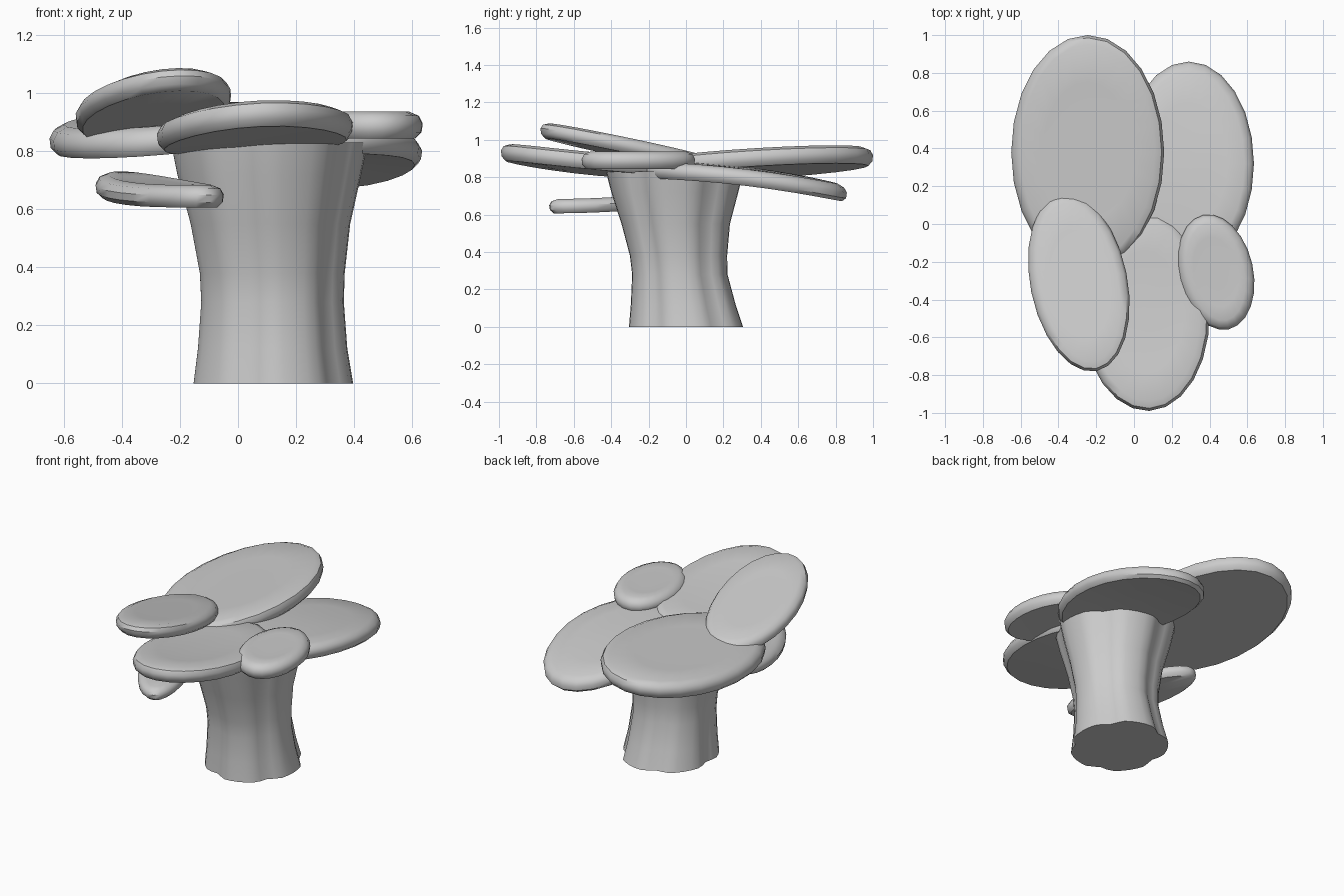
import bpy, bmesh
from math import sin, cos, pi, radians

if "Cube" in bpy.data.objects:
    bpy.data.objects.remove(bpy.data.objects["Cube"])


def skin(name, rings, bottom, top, sharp=40):
    """Skin a stack of equal rings, closing each end with a fan to a centre point."""
    bm = bmesh.new()
    loops = [[bm.verts.new(p) for p in r] for r in rings]
    n = len(loops[0])
    for a, b in zip(loops, loops[1:]):
        for i in range(n):
            j = (i + 1) % n
            bm.faces.new((a[i], a[j], b[j], b[i]))
    lo, hi = bm.verts.new(bottom), bm.verts.new(top)
    for i in range(n):
        j = (i + 1) % n
        bm.faces.new((lo, loops[0][j], loops[0][i]))
        bm.faces.new((hi, loops[-1][i], loops[-1][j]))
    bmesh.ops.recalc_face_normals(bm, faces=bm.faces)
    me = bpy.data.meshes.new(name)
    bm.to_mesh(me)
    bm.free()
    ob = bpy.data.objects.new(name, me)
    bpy.context.collection.objects.link(ob)
    bpy.ops.object.select_all(action='DESELECT')
    ob.select_set(True)
    bpy.context.view_layer.objects.active = ob
    bpy.ops.object.shade_smooth_by_angle(angle=radians(sharp))


# pad cross-section: (radius fraction, inset, height fraction of half thickness)
PROFILE = [(0.5, 0, -0.95), (1, 0.025, -1), (1, 0.004, -0.55), (1, 0, 0.1),
           (1, 0.014, 0.65), (1, 0.05, 0.97), (0.6, 0, 0.9), (0.3, 0, 0.9)]


def pad(name, cx, cy, cz, rx, ry, rot, sx, sy, thick, bend=0.0, n=24):
    """Elliptical pad: sx, sy are slopes, bend curves it along y."""
    def place(u, v, h):
        x = u * cos(rot) - v * sin(rot)
        y = u * sin(rot) + v * cos(rot)
        return (cx + x, cy + y, cz + sx * x + sy * y + bend * y * y + h * thick / 2)
    rings = []
    for f, inset, h in PROFILE:
        rings.append([place((rx * f - inset) * cos(2 * pi * i / n),
                            (ry * f - inset) * sin(2 * pi * i / n), h)
                      for i in range(n)])
    skin(name, rings, place(0, 0, -0.95), place(0, 0, 0.9))


# fluted trunk: z, centre x, centre y, radius x, radius y
levels = [(0.0, 0.115, 0.0, 0.282, 0.305), (0.12, 0.113, -0.015, 0.264, 0.28),
          (0.28, 0.113, -0.033, 0.252, 0.255), (0.38, 0.112, -0.04, 0.256, 0.26),
          (0.55, 0.105, -0.055, 0.282, 0.29), (0.72, 0.1, -0.06, 0.325, 0.34),
          (0.83, 0.1, -0.06, 0.348, 0.368)]


def flute(t):
    return 1 - 0.1 * max(0, cos(5 * (t + radians(35)))) ** 2


angles = [2 * pi * i / 40 for i in range(40)]
trunk = [[(x + rx * flute(t) * cos(t), y + ry * flute(t) * sin(t), z) for t in angles]
         for z, x, y, rx, ry in levels]
skin("trunk", trunk, (0.115, 0, 0), (0.1, -0.06, 0.83))

# overlapping pads
pad("back_left_pad", -0.245, 0.38, 0.875, 0.405, 0.62, 0.0, 0.09, 0.06, 0.10)
pad("back_right_pad", 0.29, 0.32, 0.805, 0.345, 0.54, 0.0, -0.02, -0.12, 0.09, -0.1)
pad("front_pad", 0.06, -0.465, 0.87, 0.34, 0.525, 0.04, 0.05, -0.09, 0.095, 0.07)
pad("upper_front_left_pad", -0.292, -0.31, 0.957, 0.257, 0.478, 0.2, 0.06, -0.2, 0.085)
pad("small_right_pad", 0.434, -0.255, 0.892, 0.197, 0.31, 0.22, 0.0, 0.0, 0.095)
pad("lower_front_left_pad", -0.27, -0.345, 0.658, 0.155, 0.42, 0.42, 0.0, 0.07, 0.078, 0.1)
